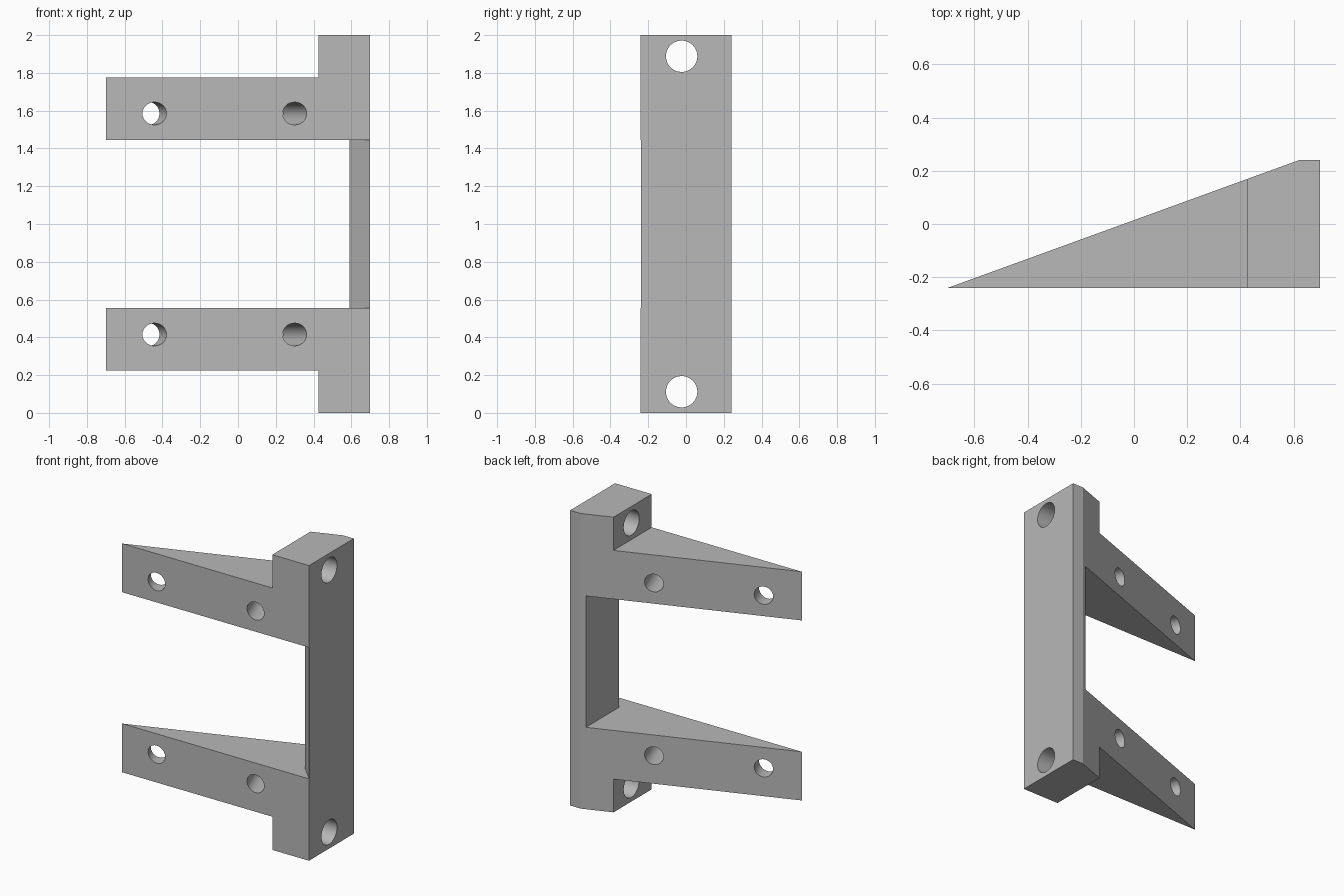
import bpy
import bmesh
import math
from mathutils import Matrix, Vector

cube = bpy.data.objects.get("Cube")
if cube:
    bpy.data.objects.remove(cube, do_unlink=True)

SLOPE = math.radians(20)

grey = bpy.data.materials.new("plain grey")
grey.use_nodes = True
grey.diffuse_color = (0.48, 0.48, 0.48, 1)
grey.node_tree.nodes["Principled BSDF"].inputs["Base Color"].default_value = (0.48, 0.48, 0.48, 1)


def make_object(name, bm):
    bmesh.ops.recalc_face_normals(bm, faces=bm.faces)
    mesh = bpy.data.meshes.new(name)
    bm.to_mesh(mesh)
    bm.free()
    mesh.materials.append(grey)
    obj = bpy.data.objects.new(name, mesh)
    bpy.context.collection.objects.link(obj)
    return obj


def prism(name, outline, bottom, top):
    """Extrude a plan outline from one height to another."""
    bm = bmesh.new()
    face = bm.faces.new([bm.verts.new((x, y, bottom)) for x, y in outline])
    grown = bmesh.ops.extrude_face_region(bm, geom=[face])["geom"]
    verts = [g for g in grown if isinstance(g, bmesh.types.BMVert)]
    bmesh.ops.translate(bm, verts=verts, vec=(0, 0, top - bottom))
    return make_object(name, bm)


def drill(name, centre, direction, radius, length):
    """Cylinder cutter centred on a point and aimed along a direction."""
    turn = Vector(direction).to_track_quat('Z', 'Y').to_matrix().to_4x4()
    bm = bmesh.new()
    bmesh.ops.create_cone(bm, cap_ends=True, segments=48, radius1=radius, radius2=radius,
                          depth=length, matrix=Matrix.Translation(centre) @ turn)
    return make_object(name, bm)


# Full-height wedge
bracket = prism("wedge_bracket", [(-0.7, -0.24), (0.7, -0.24), (0.7, 0.24), (0.62, 0.24)], 0, 2)

# Notches above and below the arms, leaving the post
notch = [(-1, -0.5), (0.425, -0.5), (0.425, 0.5), (-1, 0.5)]
cutters = [prism("lower_notch", notch, -0.2, 0.225),
           prism("upper_notch", notch, 1.775, 2.2)]

# Opening between the arms, with a chamfer on the front of the post
opening = [(-1, -0.34), (0.798, -0.34), (0.59, -0.126), (0.59, 0.5), (-1, 0.5)]
cutters.append(prism("middle_opening", opening, 0.555, 1.445))

# Arm holes square to the sloping face, and post holes running sideways
normal = (-math.sin(SLOPE), math.cos(SLOPE), 0)
for side in (-1, 1):
    for x in (-0.442, 0.3):
        cutters.append(drill("arm_hole", (x, -0.24, 1 + side * 0.585), normal, 0.06, 1.2))
    cutters.append(drill("post_hole", (0.56, -0.023, 1 + side * 0.888), (1, 0, 0), 0.083, 0.6))

for cutter in cutters:
    cutter.hide_render = True
    mod = bracket.modifiers.new(cutter.name, 'BOOLEAN')
    mod.operation = 'DIFFERENCE'
    mod.solver = 'EXACT'
    mod.object = cutter

# Bake the cuts and drop the cutters
bpy.context.view_layer.update()
graph = bpy.context.evaluated_depsgraph_get()
finished = bpy.data.meshes.new_from_object(bracket.evaluated_get(graph))
bracket.modifiers.clear()
bracket.data = finished
for cutter in cutters:
    bpy.data.objects.remove(cutter, do_unlink=True)
finished.materials.clear()
finished.materials.append(grey)
for face in finished.polygons:
    face.material_index = 0

# Smooth hole walls, crisp edges elsewhere
bpy.ops.object.select_all(action='DESELECT')
bracket.select_set(True)
bpy.context.view_layer.objects.active = bracket
bpy.ops.object.shade_smooth_by_angle(angle=math.radians(15))
